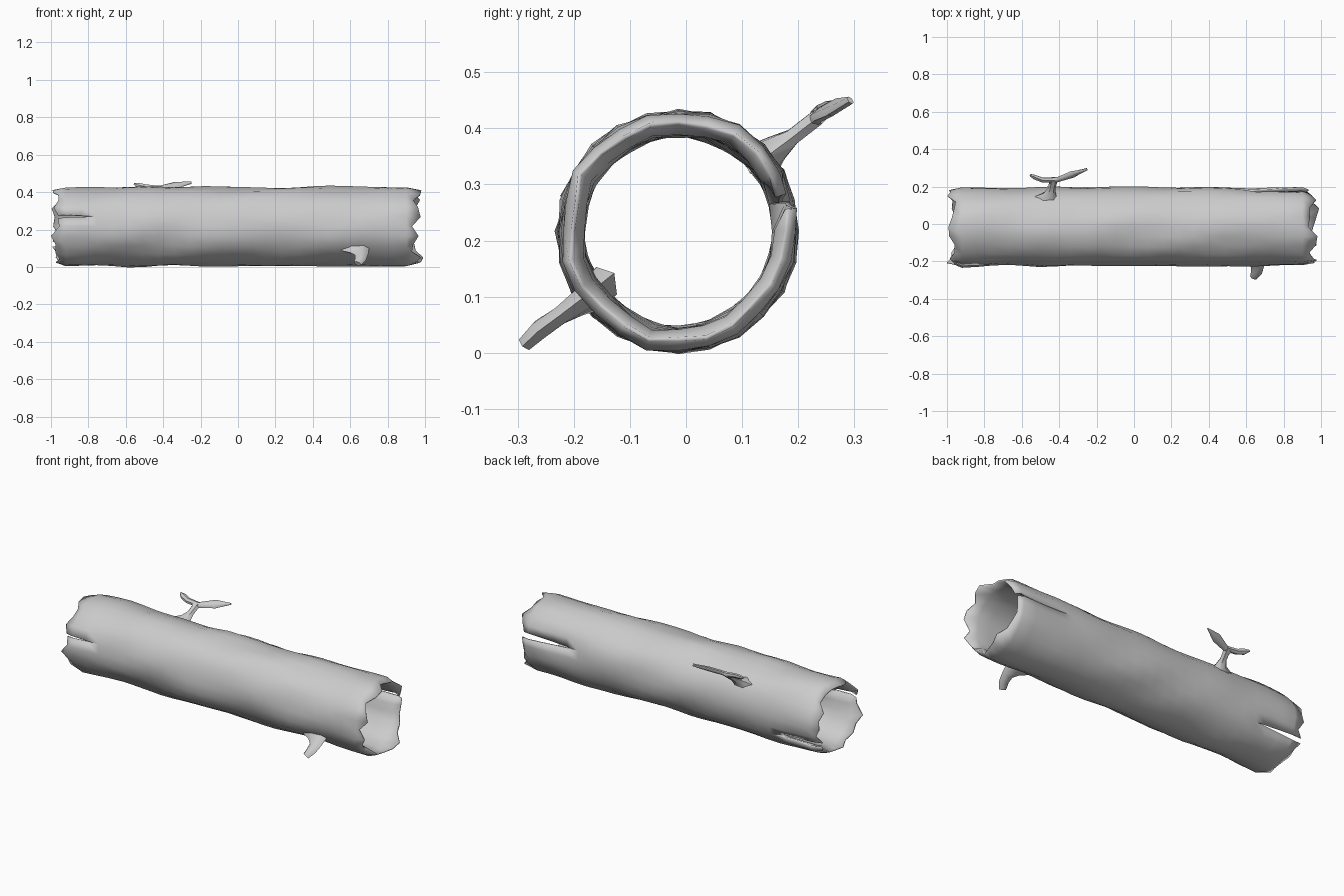
import bpy, bmesh, math, random
from mathutils import Vector, noise

random.seed(4)
if "Cube" in bpy.data.objects:
    bpy.data.objects.remove(bpy.data.objects["Cube"])

# Single weathered grey wood material
wood = bpy.data.materials.new("grey_wood")
wood.use_nodes = True
grey = (0.6, 0.6, 0.6, 1)
wood.diffuse_color = grey
wood.node_tree.nodes["Principled BSDF"].inputs["Base Color"].default_value = grey

CY, CZ, RADIUS, WALL = -0.014, 0.217, 0.211, 0.038
SIDES, ROWS = 24, 24


def finish(name, bm, angle):
    bmesh.ops.recalc_face_normals(bm, faces=bm.faces)
    mesh = bpy.data.meshes.new(name)
    bm.to_mesh(mesh)
    bm.free()
    mesh.materials.append(wood)
    ob = bpy.data.objects.new(name, mesh)
    bpy.context.collection.objects.link(ob)
    bpy.ops.object.select_all(action="DESELECT")
    ob.select_set(True)
    bpy.context.view_layer.objects.active = ob
    bpy.ops.object.shade_smooth_by_angle(angle=math.radians(angle))
    return ob


# Splits: column -> (end sign, x where the split closes, half opening in radians)
splits = {1: (1, 0.62, 0.07), 11: (-1, -0.78, 0.05), 22: (-1, -0.70, 0.07)}


def opening(col, x):
    """Half width of the split on this column at this x."""
    if col not in splits:
        return 0
    sign, start, half = splits[col]
    reach = (x - start) * sign
    return half * min(1, reach / 0.25) if reach > 0.01 else 0


# Hollow trunk with ragged ends
def trunk():
    bm = bmesh.new()
    thin = []
    rim = [{-1: -0.975 + random.uniform(-0.025, 0.025),
            1: 0.955 + random.uniform(-0.03, 0.03)} for _ in range(SIDES)]
    rim[20][1] = 0.99
    rim[13][-1] = -1.0
    grid = []
    for row in range(ROWS + 1):
        line = []
        for col in range(SIDES):
            end = -1 if row == 0 else 1 if row == ROWS else 0
            x = rim[col][end] if end else -0.92 + 1.82 * (row - 1) / (ROWS - 2)
            a = math.tau * col / SIDES
            bump = noise.noise(Vector((x * 4 + a, math.cos(a) * 1.8, math.sin(a) * 1.8)))
            r = RADIUS + 0.014 * bump - (0.014 if end else 0)
            gap = opening(col, x)
            pair = []
            for s in ((-1, 1) if gap else (0,)):
                dr = -0.012 * (s == 1) if gap else 0
                b = a + s * gap
                v = bm.verts.new((x, CY + (r + dr) * math.cos(b), CZ + (r + dr) * math.sin(b)))
                pair.append(v)
                if end or gap:
                    thin.append(v)
            line.append((pair[0], pair[-1]))
        grid.append(line)
    for lo, hi in zip(grid, grid[1:]):
        for c in range(SIDES):
            d = (c + 1) % SIDES
            bm.faces.new((lo[c][1], lo[d][0], hi[d][0], hi[c][1]))
    bm.verts.index_update()
    thin_ids = {v.index for v in thin}
    ob = finish("hollow_trunk", bm, 55)
    group = ob.vertex_groups.new(name="wall_thickness")
    for v in ob.data.vertices:
        group.add([v.index], 0.2 if v.index in thin_ids else 1, "REPLACE")
    wall = ob.modifiers.new("wall", "SOLIDIFY")
    wall.thickness = WALL
    wall.offset = -1
    wall.vertex_group = group.name


# Branch: six-sided loft through (point, width, depth) stations
def branch(name, stations, sides=6):
    bm = bmesh.new()
    pts = [Vector(s[0]) for s in stations]
    out = Vector((0, 0.7, -0.7))
    rings = []
    for i, (_, w, d) in enumerate(stations):
        along = (pts[min(i + 1, len(pts) - 1)] - pts[max(i - 1, 0)]).normalized()
        u = along.cross(out).normalized()
        v = along.cross(u)
        rings.append([bm.verts.new(pts[i] + u * w * math.cos(t) + v * d * math.sin(t))
                      for t in (math.tau * k / sides for k in range(sides))])
    for lo, hi in zip(rings, rings[1:]):
        for k in range(sides):
            n = (k + 1) % sides
            bm.faces.new((lo[k], lo[n], hi[n], hi[k]))
    bm.faces.new(rings[0])
    bm.faces.new(rings[-1])
    finish(name, bm, 50)


trunk()
branch("back_twig_stem", [((-0.46, 0.128, 0.335), 0.085, 0.042), ((-0.45, 0.158, 0.362), 0.035, 0.028),
                          ((-0.44, 0.19, 0.385), 0.02, 0.016), ((-0.43, 0.235, 0.42), 0.022, 0.016)])
branch("back_twig_long_fork", [((-0.45, 0.225, 0.412), 0.014, 0.014), ((-0.40, 0.24, 0.425), 0.018, 0.012),
                               ((-0.33, 0.265, 0.438), 0.025, 0.011), ((-0.25, 0.293, 0.45), 0.004, 0.008)])
branch("back_twig_short_fork", [((-0.42, 0.237, 0.42), 0.015, 0.014), ((-0.49, 0.235, 0.428), 0.016, 0.012),
                                ((-0.53, 0.25, 0.436), 0.017, 0.011), ((-0.555, 0.262, 0.444), 0.006, 0.006)])
branch("front_stub", [((0.63, -0.155, 0.115), 0.09, 0.035), ((0.65, -0.19, 0.09), 0.055, 0.024),
                      ((0.66, -0.225, 0.066), 0.036, 0.018), ((0.655, -0.26, 0.042), 0.03, 0.019),
                      ((0.64, -0.286, 0.017), 0.021, 0.015)])
